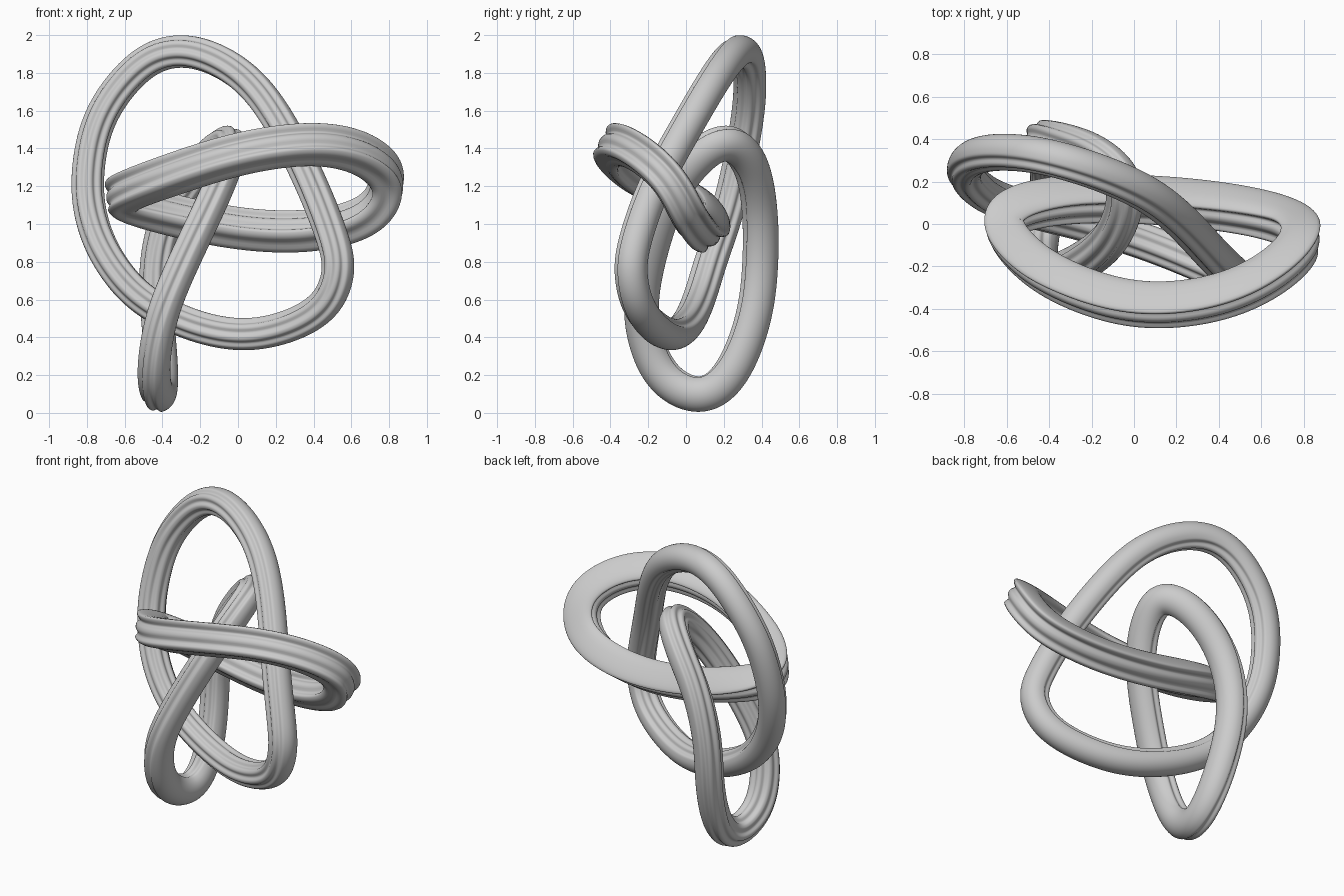
import bpy, bmesh
from math import cos, sin, radians
from mathutils import Vector

if "Cube" in bpy.data.objects:
    bpy.data.objects.remove(bpy.data.objects["Cube"])


def closed_spline(points, steps):
    """Smooth closed curve through the points."""
    pts = [Vector(p) for p in points]
    n, out = len(pts), []
    for i in range(n):
        a, b, c, d = (pts[(i + k) % n] for k in (-1, 0, 1, 2))
        for s in range(steps):
            t = s / steps
            out.append(0.5 * (2 * b + (c - a) * t + (2 * a - 5 * b + 4 * c - d) * t * t
                              + (3 * b - a - 3 * c + d) * t ** 3))
    return out


def relax(pts, rounds):
    """Even out small bumps along the path."""
    n = len(pts)
    for _ in range(rounds):
        pts = [(pts[i - 1] + 2 * pts[i] + pts[(i + 1) % n]) / 4 for i in range(n)]
    return pts


# Broad section (outward, across): one flat smooth face, grooved rims
BROAD = closed_spline([
    (-0.083, 0.078, 0), (-0.04, 0.094, 0), (0.04, 0.094, 0), (0.09, 0.082, 0),
    (0.088, 0.06, 0), (0.068, 0.038, 0), (0.084, 0.014, 0), (0.084, -0.014, 0),
    (0.066, -0.042, 0), (0.076, -0.072, 0), (0.045, -0.092, 0), (0.0, -0.084, 0),
    (-0.045, -0.092, 0), (-0.076, -0.072, 0), (-0.064, -0.042, 0),
    (-0.082, -0.012, 0), (-0.082, 0.014, 0), (-0.066, 0.038, 0), (-0.084, 0.06, 0)], 3)


def round_section(turn, radius=0.088):
    """Rounded section: smooth around the angle 'turn', grooved on the far side."""
    pts = []
    for k in range(24):
        a = k * 15
        away = abs((a - turn + 180) % 360 - 180)
        r = radius - (0.013 if away > 75 and k % 3 == 0 else 0)
        pts.append((r * cos(radians(a)), r * sin(radians(a)), 0))
    return closed_spline(pts, 3)


def band(name, points, smooth_side, section, width=1.0, height=1.0):
    path = relax(closed_spline(points, 16), 60)
    centre = sum(path, Vector()) / len(path)
    side = Vector(smooth_side)
    n, m = len(path), len(section)
    bm = bmesh.new()
    rings = []
    for i, p in enumerate(path):
        t = (path[(i + 1) % n] - path[i - 1]).normalized()
        across = t.cross(p - centre).normalized()
        outward = across.cross(t).normalized()
        if across.dot(side) < 0:
            across = -across
        if outward.dot(p - centre) < 0:
            outward = -outward
        rings.append([bm.verts.new(p + outward * q.x * width + across * q.y * height)
                      for q in section])
    for i in range(n):
        a, b = rings[i], rings[(i + 1) % n]
        for j in range(m):
            k = (j + 1) % m
            bm.faces.new((a[j], a[k], b[k], b[j]))
    bmesh.ops.recalc_face_normals(bm, faces=bm.faces)
    me = bpy.data.meshes.new(name)
    bm.to_mesh(me)
    bm.free()
    me.shade_smooth()
    ob = bpy.data.objects.new(name, me)
    bpy.context.collection.objects.link(ob)
    return ob


# Large upright ring
band("large_ring", [
    (-0.29, 0.285, 1.92), (-0.09, 0.215, 1.86), (0.09, 0.125, 1.725), (0.24, 0.0, 1.51),
    (0.39, -0.165, 1.21), (0.50, -0.265, 0.93), (0.535, -0.295, 0.74), (0.43, -0.24, 0.53),
    (0.10, -0.10, 0.41), (-0.22, 0.0, 0.455), (-0.51, 0.07, 0.60), (-0.68, 0.13, 0.80),
    (-0.77, 0.20, 1.0), (-0.80, 0.26, 1.22), (-0.76, 0.315, 1.49), (-0.65, 0.34, 1.70),
    (-0.48, 0.33, 1.87)], (0, 1, 0), round_section(50), 0.97, 0.98)

# Tilted horizontal ring
band("tilted_ring", [
    (0.0, -0.39, 1.365), (0.38, -0.36, 1.42), (0.65, -0.24, 1.37), (0.80, -0.085, 1.23),
    (0.705, 0.015, 1.04), (0.38, 0.08, 0.955), (0.0, 0.11, 0.97), (-0.36, 0.105, 1.045),
    (-0.62, 0.03, 1.125), (-0.555, -0.12, 1.18), (-0.36, -0.27, 1.25)], (0, 0, 1), BROAD, 1.03, 1.0)

# Narrow ring hanging lowest
band("hanging_ring", [
    (-0.03, 0.18, 1.445), (-0.10, -0.07, 1.20), (-0.29, -0.205, 0.80), (-0.41, -0.24, 0.50),
    (-0.45, -0.14, 0.20), (-0.415, 0.07, 0.085), (-0.40, 0.24, 0.20), (-0.425, 0.36, 0.50),
    (-0.435, 0.395, 0.80), (-0.355, 0.39, 1.10), (-0.18, 0.335, 1.34)],
    (1, 0, 0), round_section(90), 1.08, 0.97)
